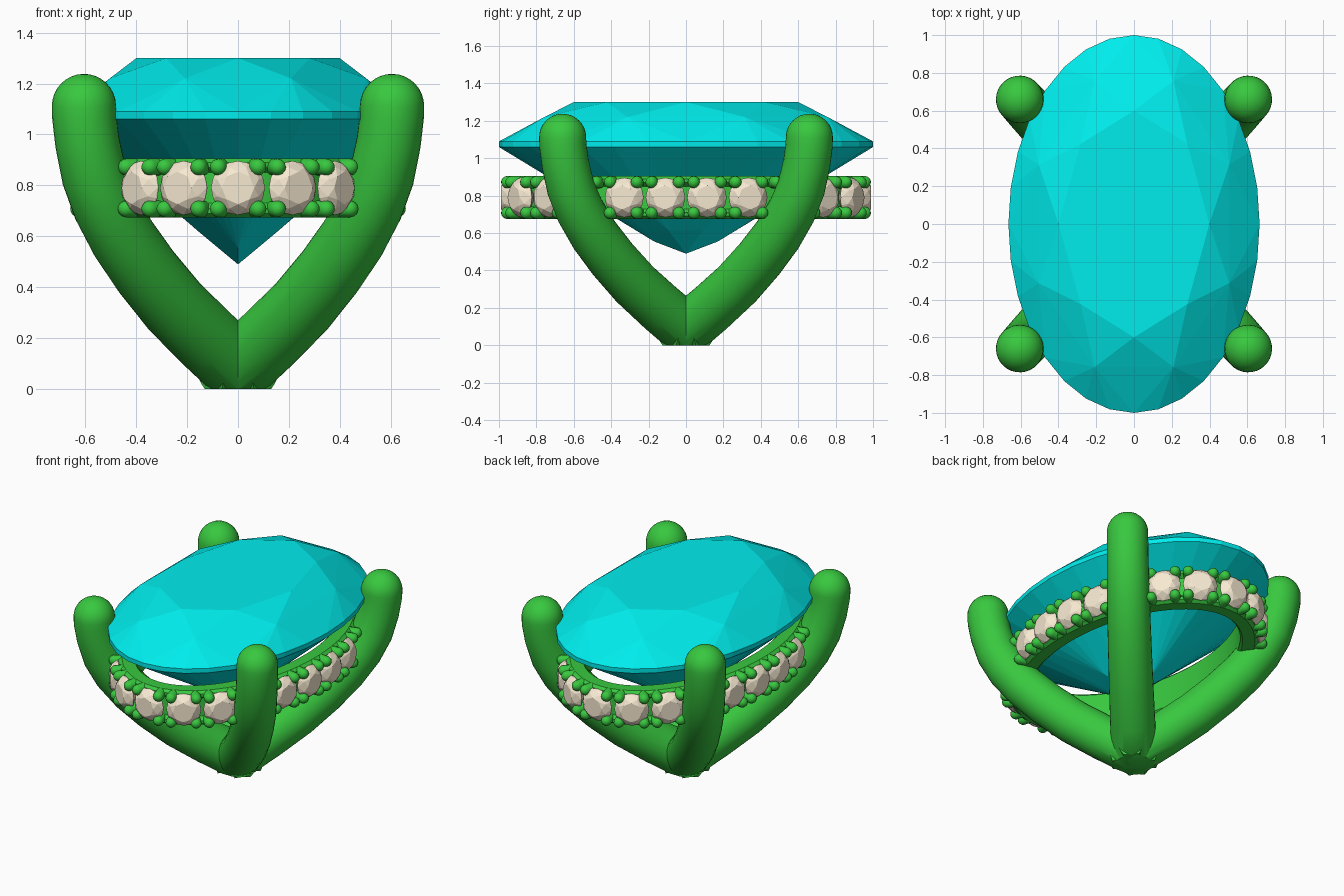
import bpy, bmesh
from math import sin, cos, pi, radians
from mathutils import Vector, Matrix

if "Cube" in bpy.data.objects:
    bpy.data.objects.remove(bpy.data.objects["Cube"])

A, B = 0.66, 0.995          # half-axes of the halo outline
COUNT = 22                  # accent stone positions round the halo
UP = Vector((0, 0, 1))


def material(name, rgb):
    m = bpy.data.materials.new(name)
    m.diffuse_color = (*rgb, 1)
    m.use_nodes = True
    m.node_tree.nodes["Principled BSDF"].inputs["Base Color"].default_value = m.diffuse_color
    return m


def finish(bm, name, mat, smooth=None):
    bmesh.ops.recalc_face_normals(bm, faces=bm.faces[:])
    me = bpy.data.meshes.new(name)
    bm.to_mesh(me)
    bm.free()
    ob = bpy.data.objects.new(name, me)
    bpy.context.collection.objects.link(ob)
    me.materials.append(mat)
    if smooth:
        bpy.ops.object.select_all(action='DESELECT')
        ob.select_set(True)
        bpy.context.view_layer.objects.active = ob
        bpy.ops.object.shade_smooth_by_angle(angle=radians(smooth))
    return ob


def brilliant(bm, mat, crown, girdle, depth, sides, extra=()):
    """Brilliant-cut stone of unit radius, girdle top at local z = 0."""
    def ring(n, r, z, shift=0):
        return [Vector((r * cos(2 * pi * (i + shift) / n), r * sin(2 * pi * (i + shift) / n), z))
                for i in range(n)]
    c = cos(pi / 8)
    pts = ring(8, 0.6, crown)
    pts += ring(8, 0.82, crown * (1 - (0.82 * c - 0.6) / 0.4) + 0.003, 0.5)
    pts += ring(sides, 1, 0) + ring(sides, 1, -girdle)
    pts += ring(8, 0.25, -girdle - depth * (1 - 0.25 * c) - 0.004, 0.5)
    pts += [Vector((0, 0, -girdle - depth))] + [Vector(p) for p in extra]
    verts = [bm.verts.new(mat @ p) for p in pts]
    bmesh.ops.convex_hull(bm, input=verts)
    loose = [v for v in bm.verts if not v.link_faces]
    bmesh.ops.delete(bm, geom=loose, context='VERTS')


def tube(bm, path, radii, sides, caps=6):
    """Round bar along a path with a domed far end."""
    path, radii = list(path), list(radii)
    tans = [(path[min(i + 1, len(path) - 1)] - path[max(i - 1, 0)]).normalized()
            for i in range(len(path))]
    end, t, r = path[-1], tans[-1], radii[-1]
    for k in range(1, caps):
        a = k / caps * pi / 2
        path.append(end + t * r * sin(a))
        radii.append(r * cos(a))
        tans.append(t)
    rings = []
    for p, r0, tn in zip(path, radii, tans):
        q = tn.to_track_quat('Z', 'Y')
        rings.append([bm.verts.new(p + q @ Vector((r0 * cos(2 * pi * j / sides), r0 * sin(2 * pi * j / sides), 0)))
                      for j in range(sides)])
    for a, b in zip(rings, rings[1:]):
        for j in range(sides):
            k = (j + 1) % sides
            bm.faces.new((a[j], a[k], b[k], b[j]))
    tip = bm.verts.new(end + t * r)
    for j in range(sides):
        bm.faces.new((rings[-1][j], rings[-1][(j + 1) % sides], tip))
    bm.faces.new(rings[0][::-1])


def halo_point(a, inset):
    n = Vector((cos(a) / A, sin(a) / B, 0)).normalized()
    return Vector((A * cos(a), B * sin(a), 0)) - n * inset, n


def even_angles(count):
    """Angles that space points evenly along the halo, starting at the front."""
    n = 4000
    angs = [-pi / 2 + 2 * pi * i / n for i in range(n + 1)]
    dist = [0]
    for a, b in zip(angs, angs[1:]):
        dist.append(dist[-1] + (halo_point(b, .06)[0] - halo_point(a, .06)[0]).length)
    out, i = [], 0
    for k in range(count):
        while dist[i] < dist[-1] * k / count:
            i += 1
        out.append(angs[i])
    return out


green = material("green metal", (0.04, 0.58, 0.05))
cyan = material("cyan gem", (0.0, 0.84, 0.84))
cream = material("cream gem", (0.93, 0.82, 0.64))

# Large oval centre stone with a short keel
bm = bmesh.new()
brilliant(bm, Matrix.Translation((0, 0, 1.09)) @ Matrix.Diagonal((0.665, 1, 1, 1)),
          0.21, 0.03, 0.57, 32, [(0, 0.17, -0.535), (0, -0.17, -0.535)])
finish(bm, "centre_stone", cyan)

# Four curved prongs meeting at a flat foot
profile = [(-.05, .04), (0, .085), (.125, .2), (.25, .325), (.36, .46), (.45, .59),
           (.52, .72), (.565, .84), (.592, .97), (.604, 1.07), (.605, 1.112)]
for sx, sy, name in ((1, -1, "front_right"), (-1, -1, "front_left"),
                     (1, 1, "back_right"), (-1, 1, "back_left")):
    bm = bmesh.new()
    path = [Vector((sx * x, sy * x * 1.09, z)) for x, z in profile]
    tube(bm, path, [0.14 - 0.014 * min(1, z) for x, z in profile], 32, 8)
    geom = bm.verts[:] + bm.edges[:] + bm.faces[:]
    cut = bmesh.ops.bisect_plane(bm, geom=geom, plane_co=(0, 0, 0), plane_no=UP, clear_inner=True)
    edges = [e for e in cut['geom_cut'] if isinstance(e, bmesh.types.BMEdge)]
    bmesh.ops.holes_fill(bm, edges=edges)
    finish(bm, name + "_prong", green, 40)

# Oval halo band, swept from a softened rectangular section
section = [(.17, .69), (.155, .675), (.08, .675), (.06, .69), (.06, .71), (.085, .73),
           (.085, .85), (.06, .87), (.06, .89), (.08, .905), (.155, .905), (.17, .89)]
bm = bmesh.new()
loops = []
for a in even_angles(96):
    loops.append([bm.verts.new(halo_point(a, d)[0] + UP * z) for d, z in section])
for i in range(96):
    p, q = loops[i], loops[(i + 1) % 96]
    for j in range(len(section)):
        k = (j + 1) % len(section)
        bm.faces.new((p[j], q[j], q[k], p[k]))
finish(bm, "halo_band", green, 35)

# Accent stones facing outward, left out where the prongs cross the band
slots = even_angles(COUNT * 2)
bm = bmesh.new()
for k in range(COUNT):
    if k in (3, 8, 14, 19):
        continue
    p, n = halo_point(slots[2 * k], 0.05)
    x = UP.cross(n)
    rot = Matrix((x, UP, n)).transposed().to_4x4()
    brilliant(bm, Matrix.Translation(p + UP * 0.79) @ rot @ Matrix.Scale(0.106, 4),
              0.42, 0.06, 0.75, 16)
finish(bm, "accent_stones", cream)

# Small round claws, four in each gap between the accent stones
bm = bmesh.new()
for k in range(COUNT):
    p, n = halo_point(slots[2 * k + 1], 0)
    x = UP.cross(n)
    for side in (-1, 1):
        for z in (0.708, 0.872):
            base = p + x * side * 0.04 + UP * z
            tube(bm, [base - n * 0.12, base - n * 0.034], [0.033, 0.033], 12, 4)
finish(bm, "accent_claws", green, 50)
